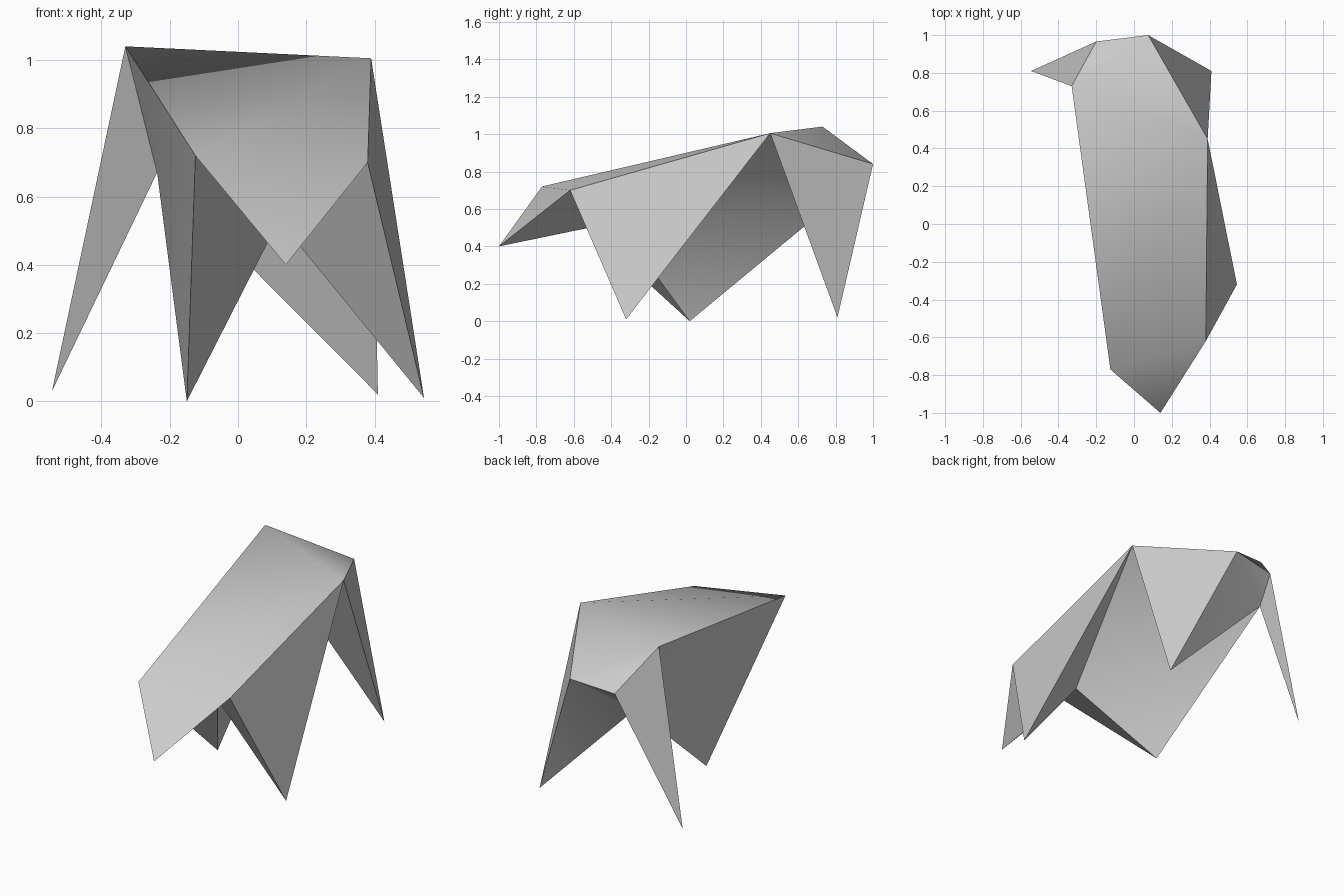
import bpy, bmesh, math

cube = bpy.data.objects.get("Cube")
if cube:
    bpy.data.objects.remove(cube, do_unlink=True)

# Corner points of the folded animal
points = {
    "hip_r": (-0.33, 0.73, 1.04), "hip_l": (0.39, 0.45, 1.005),
    "brow_r": (-0.125, -0.77, 0.72), "brow_l": (0.38, -0.62, 0.70),
    "nose": (0.14, -1.0, 0.40), "chest": (0.12, -0.37, 0.53),
    "groin": (-0.237, 0.83, 0.67),
    "rump_r": (-0.20, 0.966, 0.81), "rump_l": (0.075, 1.0, 0.84),
    "front_foot_l": (0.545, -0.32, 0.01), "front_foot_r": (-0.15, 0.02, 0.0),
    "back_foot_l": (0.41, 0.81, 0.02), "back_foot_r": (-0.545, 0.81, 0.03),
}

# Folded panels, grouped by body part
panels = {
    "back": ["hip_r hip_l brow_r", "hip_l brow_l brow_r"],
    "head": ["brow_r brow_l nose", "brow_r nose chest", "nose brow_l chest"],
    "rump": ["hip_r rump_l hip_l", "hip_r rump_r rump_l", "rump_r groin rump_l"],
    "belly": ["hip_l chest groin"],
    "front_left_leg": ["brow_l hip_l front_foot_l", "brow_l front_foot_l chest",
                       "front_foot_l hip_l chest"],
    "front_right_leg": ["hip_r brow_r groin", "brow_r front_foot_r groin",
                        "brow_r chest front_foot_r", "chest groin front_foot_r"],
    "back_left_leg": ["rump_l back_foot_l hip_l", "rump_l groin back_foot_l",
                      "hip_l back_foot_l groin"],
    "back_right_leg": ["hip_r groin back_foot_r", "hip_r back_foot_r rump_r",
                       "back_foot_r groin rump_r"],
}

# Join the panels into one closed skin
bm = bmesh.new()
corner = {name: bm.verts.new(co) for name, co in points.items()}
for part in panels.values():
    for panel in part:
        bm.faces.new([corner[name] for name in panel.split()])
bmesh.ops.recalc_face_normals(bm, faces=bm.faces[:])
mesh = bpy.data.meshes.new("folded_animal")
bm.to_mesh(mesh)
bm.free()
animal = bpy.data.objects.new("folded_animal", mesh)
bpy.context.collection.objects.link(animal)

# Plain grey finish
grey = bpy.data.materials.new("light_grey")
grey.use_nodes = True
colour = (0.6, 0.6, 0.6, 1.0)
grey.diffuse_color = colour
grey.node_tree.nodes["Principled BSDF"].inputs["Base Color"].default_value = colour
mesh.materials.append(grey)

# Soft shallow folds, crisp steep folds
bpy.ops.object.select_all(action="DESELECT")
animal.select_set(True)
bpy.context.view_layer.objects.active = animal
bpy.ops.object.shade_smooth_by_angle(angle=math.radians(40))
